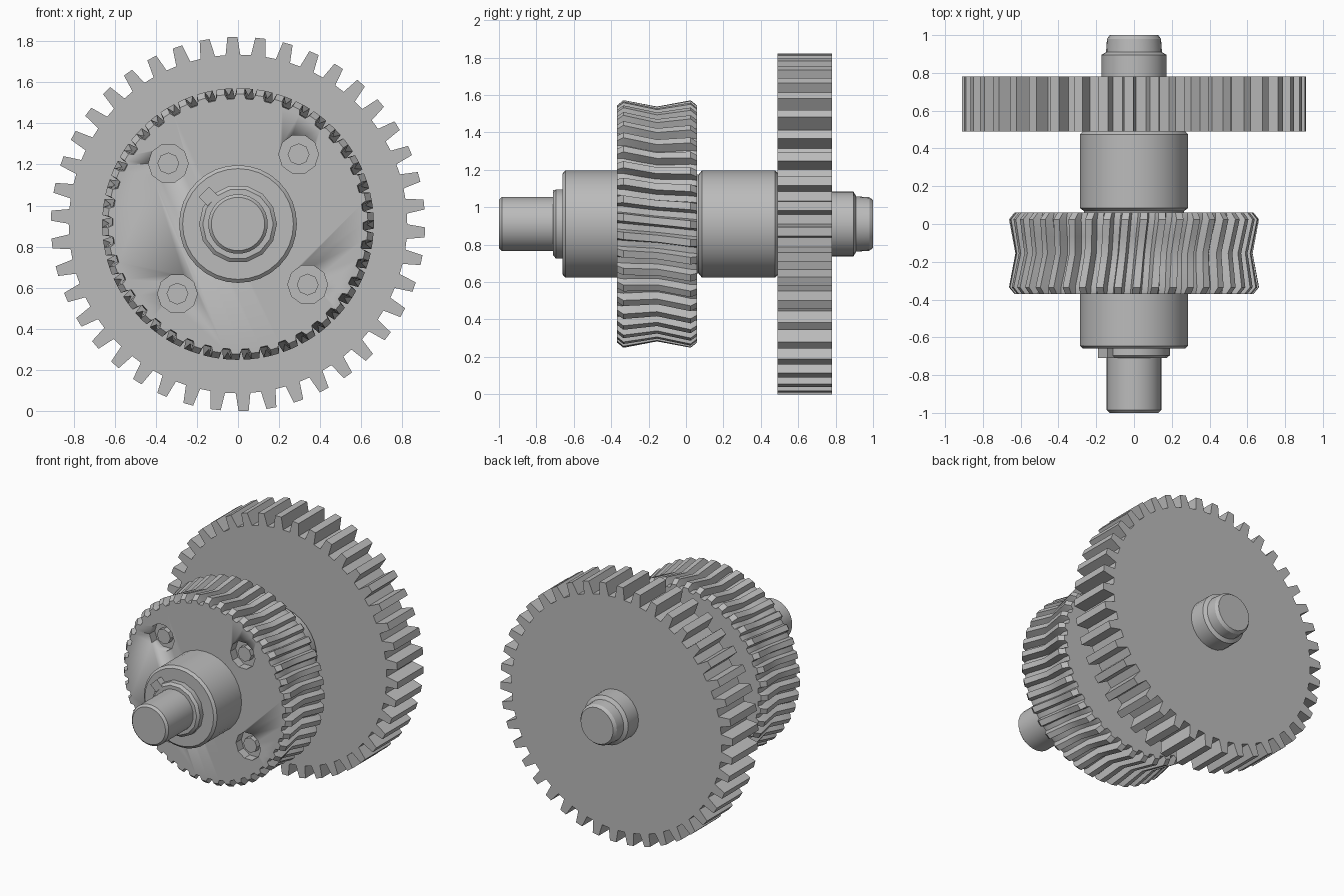
import bpy
import bmesh
from math import sin, cos, pi, radians
from mathutils import Matrix

AXIS = 0.91  # height of the shaft centre line

old = bpy.data.objects.get("Cube")
if old:
    bpy.data.objects.remove(old, do_unlink=True)

steel = bpy.data.materials.new("grey steel")
steel.use_nodes = True
grey = (0.5, 0.5, 0.5, 1)
steel.diffuse_color = grey
steel.node_tree.nodes["Principled BSDF"].inputs["Base Color"].default_value = grey


def finish(name, bm, angle=30):
    bmesh.ops.recalc_face_normals(bm, faces=bm.faces)
    mesh = bpy.data.meshes.new(name)
    bm.to_mesh(mesh)
    bm.free()
    mesh.materials.append(steel)
    obj = bpy.data.objects.new(name, mesh)
    bpy.context.collection.objects.link(obj)
    bpy.ops.object.select_all(action="DESELECT")
    obj.select_set(True)
    bpy.context.view_layer.objects.active = obj
    if angle:
        bpy.ops.object.shade_smooth_by_angle(angle=radians(angle))
    return obj


def loft(name, rings, x=0, z=AXIS, angle=30):
    """Skin a list of (y, [(radius, angle), ...]) rings and cap the ends."""
    bm = bmesh.new()
    loops = [[bm.verts.new((x + r * cos(a), y, z + r * sin(a))) for r, a in ring]
             for y, ring in rings]
    n = len(loops[0])
    for lo, hi in zip(loops, loops[1:]):
        for i in range(n):
            j = (i + 1) % n
            bm.faces.new((lo[i], lo[j], hi[j], hi[i]))
    bm.faces.new(loops[0])
    bm.faces.new(loops[-1])
    return finish(name, bm, angle)


def turned(name, profile, sides=32, **kw):
    return loft(name, [(y, [(r, 2 * pi * i / sides) for i in range(sides)])
                       for y, r in profile], **kw)


def tooth_ring(root, tip, count, phase, foot, crest):
    """Trapezoid teeth; foot and crest are half widths as a share of the pitch."""
    pitch = 2 * pi / count
    ring = []
    for i in range(count):
        a = phase + i * pitch
        ring += [(root, a - foot * pitch), (tip, a - crest * pitch),
                 (tip, a + crest * pitch), (root, a + foot * pitch)]
    return ring


# Large spur gear
loft("large_gear", [(y, tooth_ring(0.825, 0.912, 42, pi / 2 + 0.03, 0.29, 0.18))
                    for y in (0.49, 0.78)])

# Hollow-throated worm wheel with a slight helix
stations = [(-0.37, 0.61, 0.633), (-0.335, 0.615, 0.662), (-0.245, 0.595, 0.645),
            (-0.155, 0.58, 0.628), (-0.065, 0.595, 0.645), (0.025, 0.615, 0.662),
            (0.06, 0.61, 0.633)]
wheel = loft("worm_wheel", [(y, tooth_ring(root, tip, 42, -0.16 * y, 0.32, 0.2))
                            for y, root, tip in stations], angle=35)

# Counterbored bolt holes in the front of the wheel
for i in range(4):
    a = radians(49 + 90 * i)
    x, z = 0.45 * cos(a), AXIS + 0.45 * sin(a)
    cutter = turned("bolt_hole_cutter", [(-0.42, 0.097), (-0.31, 0.097)],
                    sides=10, x=x, z=z)
    cutter.hide_render = True
    bpy.context.view_layer.objects.active = wheel
    mod = wheel.modifiers.new("bolt_hole", "BOOLEAN")
    mod.object = cutter
    mod.operation = "DIFFERENCE"
    mod.solver = "EXACT"
    bpy.ops.object.modifier_apply(modifier=mod.name)
    bpy.data.objects.remove(cutter, do_unlink=True)
    turned("bolt_head", [(-0.35, 0.053), (-0.30, 0.053)], sides=8, x=x, z=z)

# Hubs on either side of the wheel
turned("front_hub", [(-0.66, 0.27), (-0.645, 0.287), (-0.36, 0.287)])
turned("rear_hub", [(0.05, 0.265), (0.068, 0.265), (0.085, 0.287),
                    (0.475, 0.287), (0.492, 0.27)])

# Stepped shaft ends
turned("front_shaft", [(-1.0, 0.13), (-0.985, 0.145), (-0.65, 0.145)])
turned("front_collar", [(-0.71, 0.172), (-0.695, 0.19), (-0.65, 0.19)], sides=14)
turned("rear_shaft", [(0.77, 0.173), (0.895, 0.173), (0.91, 0.148),
                      (0.98, 0.143), (1.0, 0.128)], sides=24)

# Locking tab beside the collar
bm = bmesh.new()
bmesh.ops.create_cube(bm, size=1, matrix=Matrix.Translation((-0.145, -0.68, 1.045))
                      @ Matrix.Rotation(radians(45), 4, "Y")
                      @ Matrix.Diagonal((0.06, 0.06, 0.07, 1)))
finish("locking_tab", bm, angle=0)
